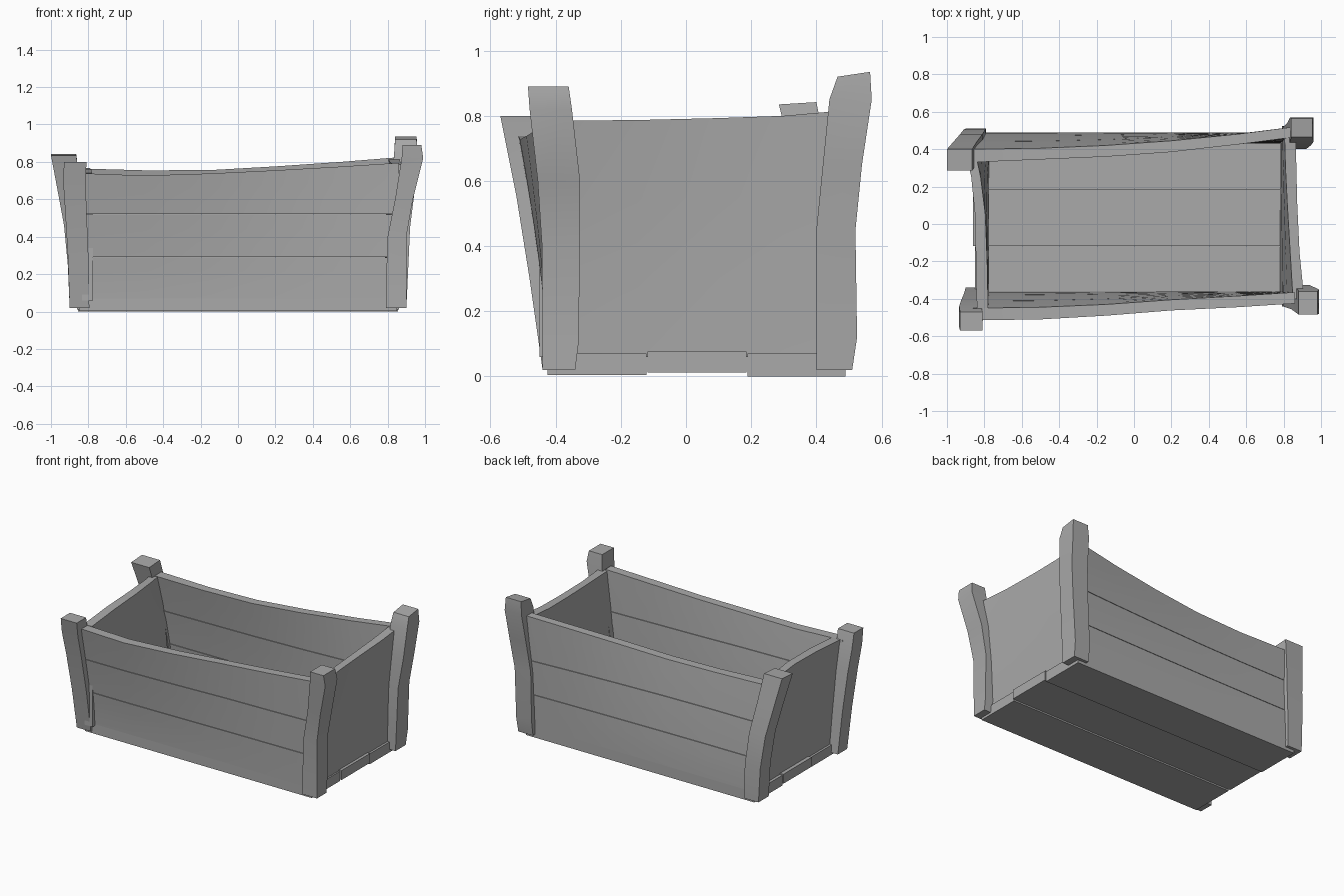
import bpy
import bmesh
from math import radians

if "Cube" in bpy.data.objects:
    bpy.data.objects.remove(bpy.data.objects["Cube"])

grey = bpy.data.materials.new("weathered grey wood")
grey.use_nodes = True
grey.diffuse_color = (0.4, 0.4, 0.4, 1)
grey.node_tree.nodes["Principled BSDF"].inputs["Base Color"].default_value = (0.4, 0.4, 0.4, 1)


def loft(name, rings):
    """Skin a closed solid through a list of equal-sized vertex rings."""
    bm = bmesh.new()
    loops = [[bm.verts.new(p) for p in ring] for ring in rings]
    n = len(loops[0])
    for a, b in zip(loops, loops[1:]):
        for i in range(n):
            j = (i + 1) % n
            bm.faces.new((a[i], a[j], b[j], b[i]))
    bm.faces.new(loops[0])
    bm.faces.new(loops[-1])
    bmesh.ops.recalc_face_normals(bm, faces=bm.faces[:])
    mesh = bpy.data.meshes.new(name)
    bm.to_mesh(mesh)
    bm.free()
    mesh.materials.append(grey)
    obj = bpy.data.objects.new(name, mesh)
    bpy.context.collection.objects.link(obj)
    bpy.ops.object.select_all(action='DESELECT')
    obj.select_set(True)
    bpy.context.view_layer.objects.active = obj
    bpy.ops.object.shade_smooth_by_angle(angle=radians(30))
    return obj


def post(name, sections, slope=0.0):
    """Crooked square post; slope tilts the top along y."""
    rings = []
    for k, (z, x0, x1, y0, y1) in enumerate(sections):
        s = slope if k == len(sections) - 1 else 0
        rings.append([(x0, y0, z), (x1, y0, z), (x1, y1, z + s), (x0, y1, z + s)])
    return loft(name, rings)


def wall_plank(name, stations, foot, z0, z1, along_x, base=0.07):
    """Bent plank. Station: place, outer top, inner top, top height.
    foot: outer and inner positions at the base. z1 None runs to the rim."""
    rings = []
    for place, outer, inner, top in stations:
        low, high = z0, top if z1 is None else z1

        def at(f):
            z = low + (high - low) * f
            t = max(0, (z - base) / (top - base)) ** 1.4
            return foot[0] + (outer - foot[0]) * t, foot[1] + (inner - foot[1]) * t, z

        levels = [at(f / 3) for f in range(4)]
        outline = [(o, z) for o, i, z in levels] + [(i, z) for o, i, z in reversed(levels)]
        rings.append([(place, d, z) if along_x else (d, place, z) for d, z in outline])
    return loft(name, rings)


# Corner posts
post("front_right_post", [
    (0.02, -0.90, -0.795, -0.44, -0.34), (0.3, -0.91, -0.80, -0.48, -0.375),
    (0.55, -0.925, -0.81, -0.52, -0.41), (0.7, -0.935, -0.815, -0.55, -0.44),
    (0.80, -0.93, -0.81, -0.57, -0.47)], -0.0)
post("front_left_post", [
    (0.02, 0.79, 0.90, -0.44, -0.34), (0.1, 0.79, 0.90, -0.44, -0.33),
    (0.4, 0.80, 0.90, -0.442, -0.325), (0.6, 0.84, 0.935, -0.455, -0.325),
    (0.82, 0.875, 0.99, -0.48, -0.35), (0.89, 0.88, 0.98, -0.485, -0.36)])
post("back_left_post", [
    (0.02, 0.79, 0.90, 0.40, 0.51), (0.12, 0.79, 0.905, 0.40, 0.525),
    (0.45, 0.80, 0.92, 0.40, 0.52), (0.65, 0.82, 0.945, 0.42, 0.54),
    (0.85, 0.835, 0.96, 0.44, 0.57), (0.92, 0.84, 0.955, 0.465, 0.565)], 0.015)
post("back_right_post", [
    (0.02, -0.90, -0.79, 0.40, 0.51), (0.25, -0.91, -0.795, 0.395, 0.505),
    (0.46, -0.93, -0.81, 0.37, 0.48), (0.65, -0.965, -0.84, 0.33, 0.44),
    (0.835, -1.0, -0.865, 0.285, 0.40)], 0.007)

# Side walls, each from three bowed planks with narrow seams
sides = {
    "front": ((-0.425, -0.36), [
        (-0.86, -0.515, -0.45, 0.74), (-0.5, -0.51, -0.445, 0.727),
        (-0.15, -0.49, -0.43, 0.738), (0.2, -0.462, -0.405, 0.755),
        (0.55, -0.445, -0.385, 0.775), (0.86, -0.425, -0.365, 0.795)]),
    "back": ((0.49, 0.43), [
        (-0.86, 0.40, 0.33, 0.765), (-0.5, 0.405, 0.345, 0.755),
        (-0.15, 0.42, 0.36, 0.756), (0.2, 0.445, 0.385, 0.776),
        (0.55, 0.48, 0.425, 0.80), (0.86, 0.52, 0.465, 0.825)]),
}
for side, (foot, stations) in sides.items():
    for part, z0, z1 in (("lower", 0.07, 0.288), ("middle", 0.291, 0.518), ("upper", 0.521, None)):
        wall_plank(f"{side}_{part}_plank", stations, foot, z0, z1, True)

# End walls, one board each
wall_plank("left_end_board", [
    (-0.40, 0.91, 0.85, 0.785), (-0.15, 0.885, 0.835, 0.787), (0.1, 0.873, 0.82, 0.793),
    (0.3, 0.868, 0.81, 0.80), (0.47, 0.865, 0.805, 0.815)],
    (0.84, 0.78), 0.06, None, False)
wall_plank("right_end_board", [
    (-0.45, -0.84, -0.78, 0.74), (-0.2, -0.845, -0.785, 0.76), (0.05, -0.85, -0.795, 0.768),
    (0.25, -0.87, -0.82, 0.765), (0.37, -0.895, -0.845, 0.76)],
    (-0.835, -0.775), 0.06, None, False)

# Floor planks
for part, y0, y1, z0, z1, half in (("front", -0.425, -0.121, 0.004, 0.07, 0.85),
                                   ("middle", -0.118, 0.186, 0.012, 0.076, 0.86),
                                   ("back", 0.189, 0.49, 0.0, 0.07, 0.855)):
    loft(f"{part}_floor_plank", [
        [(x, y0, z0), (x, y1, z0), (x, y1, z1), (x, y0, z1)] for x in (-half, half)])
